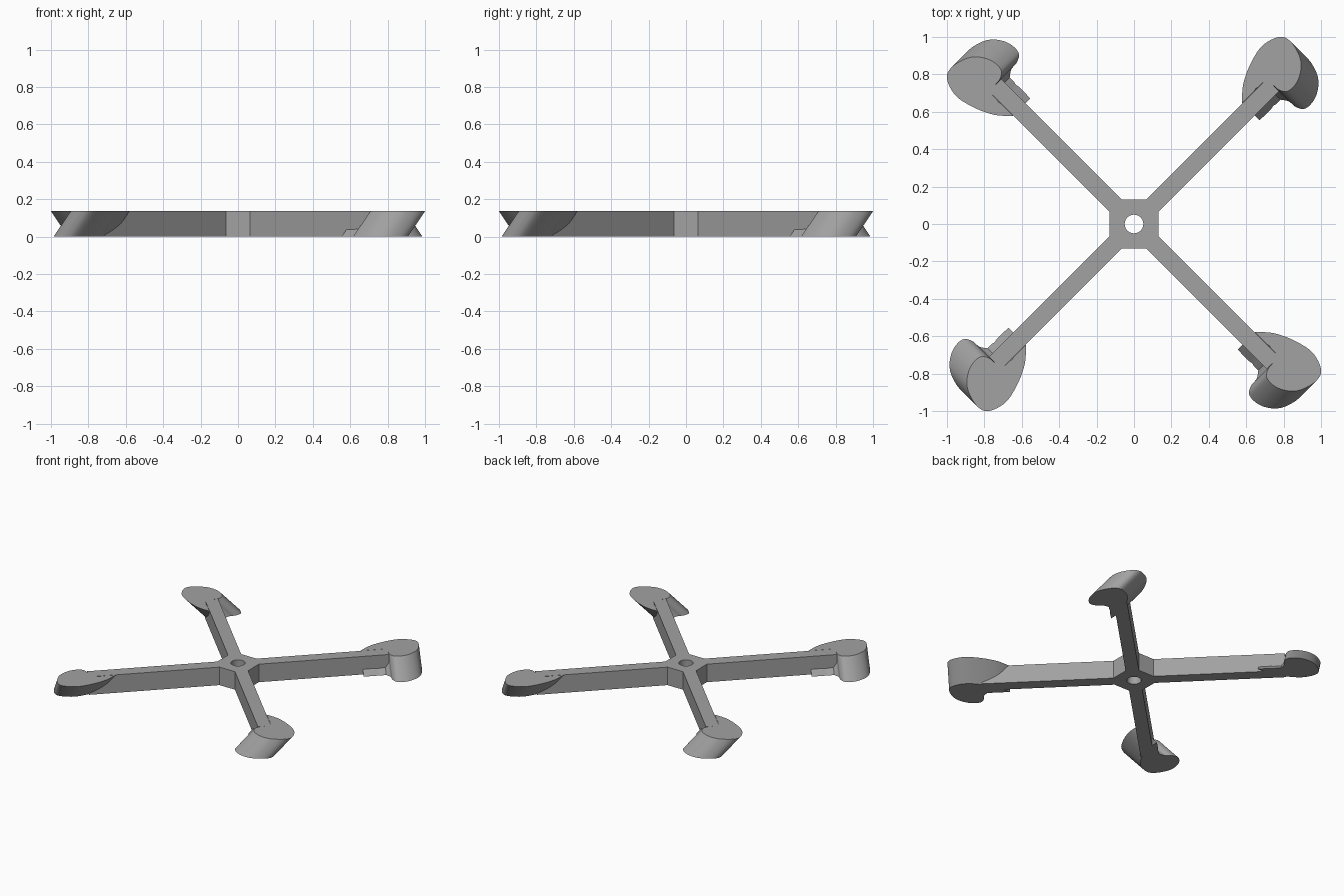
import bpy, bmesh, math
from mathutils import Vector

if "Cube" in bpy.data.objects:
    bpy.data.objects.remove(bpy.data.objects["Cube"])

HEIGHT = 0.137
SHIFT = 0.093        # sideways lean of each blade, per axis, from top to bottom

grey = bpy.data.materials.new("mid grey")
grey.diffuse_color = (0.36, 0.36, 0.36, 1)
grey.use_nodes = True
grey.node_tree.nodes["Principled BSDF"].inputs["Base Color"].default_value = grey.diffuse_color


def prism(name, outline, lean=(0, 0), z0=0.0, z1=HEIGHT):
    """Extrude a plan outline, with its bottom moved sideways by lean."""
    bm = bmesh.new()
    top = [bm.verts.new((x, y, z1)) for x, y in outline]
    low = [bm.verts.new((x + lean[0], y + lean[1], z0)) for x, y in outline]
    bm.faces.new(top)
    bm.faces.new(low[::-1])
    n = len(outline)
    for i in range(n):
        j = (i + 1) % n
        bm.faces.new((top[i], low[i], low[j], top[j]))
    bmesh.ops.recalc_face_normals(bm, faces=bm.faces)
    mesh = bpy.data.meshes.new(name)
    bm.to_mesh(mesh)
    bm.free()
    mesh.materials.append(grey)
    obj = bpy.data.objects.new(name, mesh)
    bpy.context.collection.objects.link(obj)
    return obj


def turn(p, k):
    """Rotate a plan point by k quarter turns."""
    x, y = p
    for _ in range(k):
        x, y = -y, x
    return x, y


def smooth_path(pts, steps=6):
    """Open curve through the points."""
    p = [Vector(q) for q in pts]
    p = [2 * p[0] - p[1]] + p + [2 * p[-1] - p[-2]]
    out = []
    for i in range(1, len(p) - 2):
        a, b, c, d = p[i - 1:i + 3]
        for s in range(steps):
            t = s / steps
            out.append(0.5 * (2 * b + (c - a) * t + (2 * a - 5 * b + 4 * c - d) * t * t
                              + (3 * b - a - 3 * c + d) * t ** 3))
    out.append(p[-2])
    return [(v.x, v.y) for v in out]


def combine(target, tool, operation):
    mod = target.modifiers.new(operation.lower(), 'BOOLEAN')
    mod.operation = operation
    mod.solver = 'EXACT'
    mod.object = tool
    bpy.context.view_layer.objects.active = target
    bpy.ops.object.modifier_apply(modifier=mod.name)
    bpy.data.objects.remove(tool)


# Cross frame: chamfered square hub with four diagonal arms
arm_end = 0.71
quarter = [(0.13, -0.065), (0.13, 0.065), (arm_end + 0.065, arm_end),
           (arm_end, arm_end + 0.065)]
frame = prism("cross_frame_with_blades", [turn(p, k) for k in range(4) for p in quarter])

# Leaning curved blades at the arm tips
curve = [(0.578, 0.647), (0.583, 0.743), (0.62, 0.85), (0.685, 0.952), (0.775, 1.0),
         (0.834, 0.979), (0.882, 0.904), (0.893, 0.834), (0.872, 0.76), (0.824, 0.711),
         (0.775, 0.717), (0.735, 0.748), (0.69, 0.758)]
under_edge = [(0.667, 0.734), (0.652, 0.725), (0.64, 0.707)]
blade = smooth_path(curve) + under_edge
for k in range(4):
    part = prism("blade", [turn(p, k) for p in blade], turn((SHIFT, -SHIFT), k))
    combine(frame, part, 'UNION')

# Round hole through the hub
circle = [(0.05 * math.cos(a * math.tau / 32), 0.05 * math.sin(a * math.tau / 32))
          for a in range(32)]
combine(frame, prism("hole_cutter", circle, z0=-0.1, z1=0.3), 'DIFFERENCE')

frame.select_set(True)
bpy.context.view_layer.objects.active = frame
bpy.ops.object.shade_smooth_by_angle(angle=math.radians(30))
